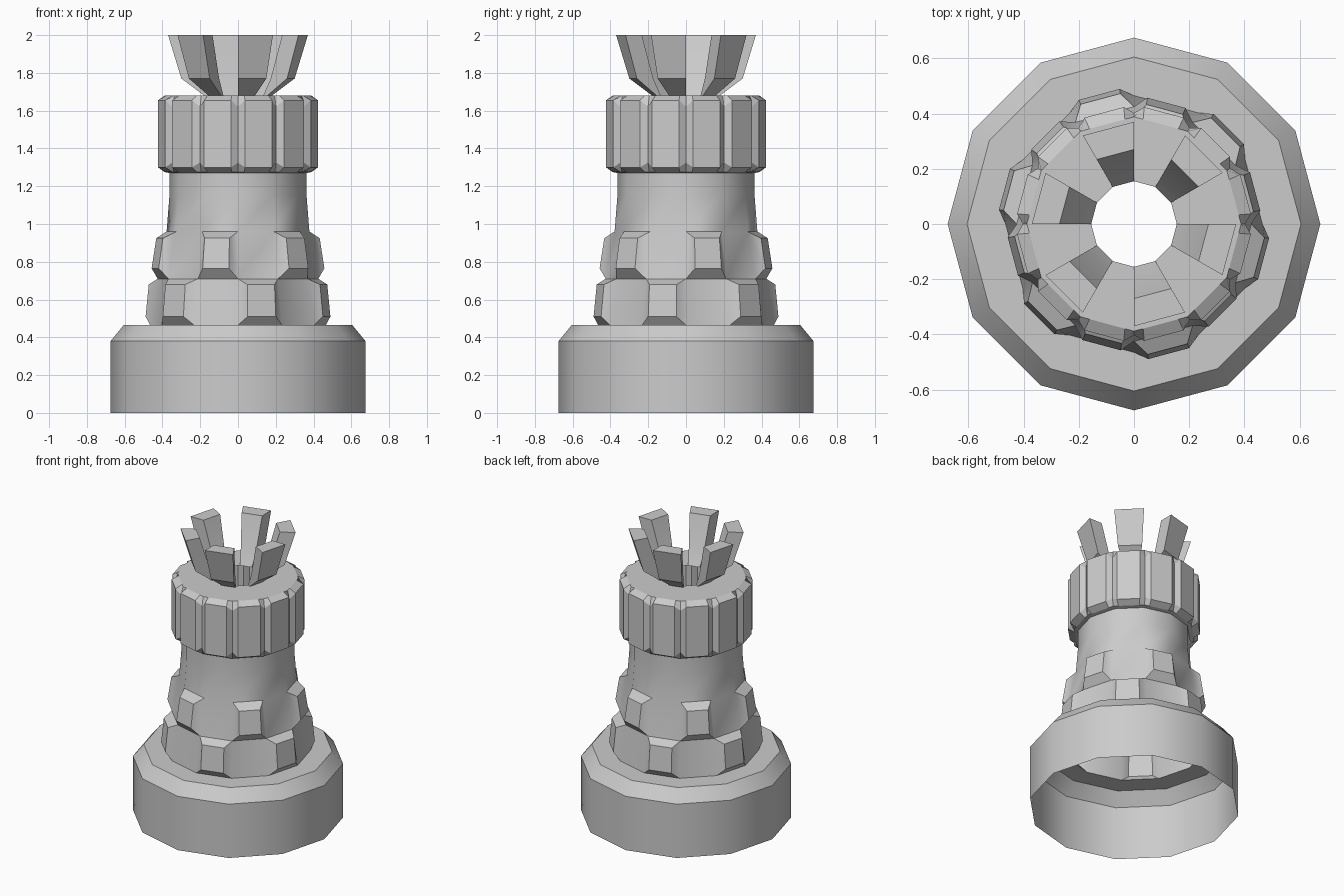
import bpy, math

if "Cube" in bpy.data.objects:
    bpy.data.objects.remove(bpy.data.objects["Cube"])

N = 12
STEP = 360 / N


def pt(r, deg, z):
    a = math.radians(deg)
    return (r * math.cos(a), r * math.sin(a), z)


def make(name, verts, faces, angle=31):
    me = bpy.data.meshes.new(name)
    me.from_pydata(verts, [], faces)
    me.validate()
    ob = bpy.data.objects.new(name, me)
    bpy.context.collection.objects.link(ob)
    bpy.ops.object.select_all(action='DESELECT')
    ob.select_set(True)
    bpy.context.view_layer.objects.active = ob
    bpy.ops.object.shade_smooth_by_angle(angle=math.radians(angle))
    return ob


def bridge(rows, n):
    """Quads between successive rings of n points."""
    return [(r * n + i, r * n + (i + 1) % n, (r + 1) * n + (i + 1) % n, (r + 1) * n + i)
            for r in range(rows - 1) for i in range(n)]


def lathe(name, profile):
    verts = [pt(r, STEP * i, z) for r, z in profile for i in range(N)]
    return make(name, verts, bridge(len(profile), N))


# Hollow base, open underneath
lathe("base", [(.675, 0), (.675, .38), (.605, .465), (.465, .465)])

# Tapered shaft with two staggered rows of raised bricks
profile = [(.465, .465), (.425, .71), (.378, .96), (.363, 1.15), (.363, 1.27)]
verts = [pt(r, STEP * i, z) for r, z in profile for i in range(N)]
faces = []
# (outer bottom r, z), (outer top r, z), which alternate faces are raised
bricks = {0: ((.492, .51), (.475, .68), 0), 1: ((.46, .765), (.435, .925), 1)}
for k, quad in enumerate(bridge(len(profile), N)):
    row, i = divmod(k, N)
    # face 9 starts at the front centre line
    if row in bricks and (i - 9) % 2 == bricks[row][2]:
        (r0, z0), (r1, z1), _ = bricks[row]
        b = len(verts)
        lo, hi = STEP * i + 6, STEP * i + 24
        verts += [pt(r0, lo, z0), pt(r0, hi, z0), pt(r1, hi, z1), pt(r1, lo, z1)]
        faces.append((b, b + 1, b + 2, b + 3))
        for j in range(4):
            m = (j + 1) % 4
            faces.append((quad[j], quad[m], b + m, b + j))
    else:
        faces.append(quad)
make("brick_shaft", verts, faces)

# Collar with raised panels and a V groove at each corner
verts = []


def ring(r, z, groove=None):
    """36 points: corner, panel start, panel end, on a 12-gon or grooved."""
    for i in range(N):
        for off in (0, 5, 25):
            if groove:
                rr, zz = groove if off == 0 else (r, z)
            else:
                rr, zz = r * math.cos(math.radians(15)) / math.cos(math.radians(off - 15)), z
            verts.append(pt(rr, STEP * i + off, zz))


ring(.363, 1.27)
ring(.39, 1.275)
ring(.425, 1.30, (.402, 1.325))
ring(.425, 1.655, (.402, 1.62))
ring(.388, 1.68)
ring(.155, 1.68)
make("collar", verts, bridge(6, 36), 12)

# Six flared prongs around the top opening
verts, faces = [], []
levels = [(.155, .18, 1.68), (.2, .30, 1.77), (.27, .37, 2.0)]
for k in range(6):
    b = len(verts)
    lo = 60 * k + 30
    for ri, ro, z in levels:
        verts += [pt(ri, lo, z), pt(ro, lo, z), pt(ro, lo + STEP, z), pt(ri, lo + STEP, z)]
    faces += [tuple(b + v for v in f) for f in bridge(len(levels), 4)]
    faces += [(b + 3, b + 2, b + 1, b), (b + 8, b + 9, b + 10, b + 11)]
make("crown_prongs", verts, faces, 12)
